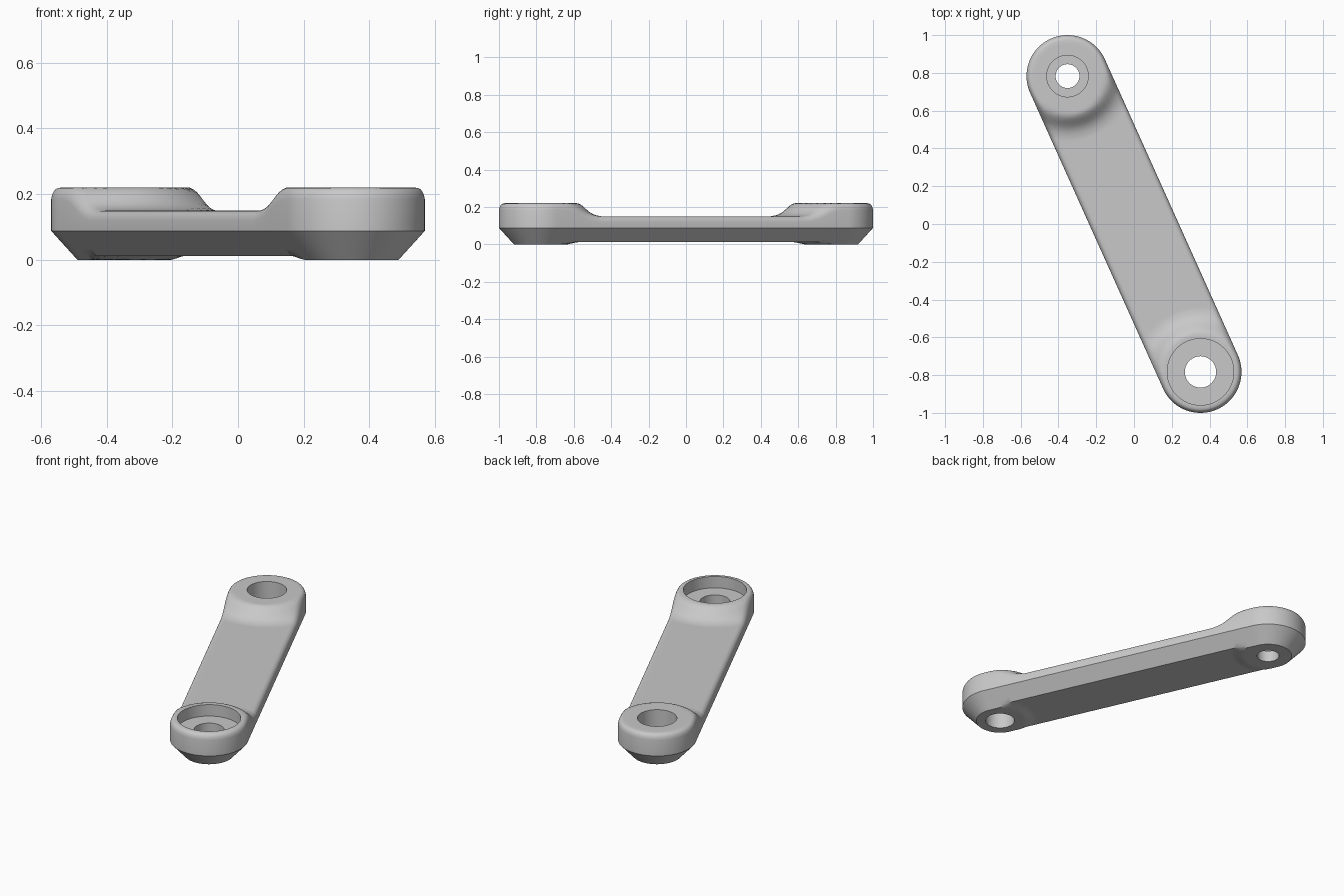
import bpy, bmesh, math
from mathutils import Vector

if "Cube" in bpy.data.objects:
    bpy.data.objects.remove(bpy.data.objects["Cube"], do_unlink=True)

END = Vector((0.352, -0.783))       # centre of the front boss; the back one is opposite
HALF = END.length
AXIS = END.normalized()
SIDE = Vector((-AXIS.y, AXIS.x))
R = 0.217                           # outline radius
ROUND = 0.03                        # top edge rounding
ARC = 48

# Height over distance from the nearest boss centre
TOP = [(0.205, 0.22), (0.222, 0.212), (0.238, 0.199), (0.255, 0.183),
       (0.275, 0.167), (0.3, 0.156), (0.33, 0.15)]
BOTTOM = [(0.15, 0.0), (0.2, 0.012)]


def lookup(profile, r):
    if r <= profile[0][0]:
        return profile[0][1]
    for (r0, z0), (r1, z1) in zip(profile, profile[1:]):
        if r <= r1:
            return z0 + (z1 - z0) * (r - r0) / (r1 - r0)
    return profile[-1][1]


def top_height(r, d):
    gap = max(ROUND - d, 0)
    return lookup(TOP, r) - ROUND + math.sqrt(ROUND ** 2 - gap ** 2)


def bottom_height(r, d):
    return max(lookup(BOTTOM, r), 0.088 - 1.1 * d)


# Stations along the straight sides, dense around the bosses
near = [i * 0.012 for i in range(31)]
stations = [-HALF + s for s in near] + [-0.25, 0, 0.25] + [HALF - s for s in reversed(near)]


def outline(radius):
    pts = [(u, radius) for u in stations]
    for i in range(1, ARC):
        a = math.pi * (0.5 - i / ARC)
        pts.append((HALF + radius * math.cos(a), radius * math.sin(a)))
    return pts + [(-u, -v) for u, v in pts]


def add_loop(bm, d, height):
    loop = []
    for u, v in outline(R - d):
        r = math.hypot(abs(u) - HALF, v)
        p = AXIS * u + SIDE * v
        loop.append(bm.verts.new((p.x, p.y, height(r, d))))
    return loop


# Arm body: nested outlines over the top, down the wall and under the bottom
bm = bmesh.new()
top_insets = [R, 0.19, 0.16, 0.13, 0.1, 0.075, 0.05, 0.03, 0.02, 0.013, 0.007, 0.003, 0]
bottom_insets = [0, 0.025, 0.05, 0.069, 0.08, 0.11, 0.14, 0.18, R]
loops = [add_loop(bm, d, top_height) for d in top_insets]
loops += [add_loop(bm, d, bottom_height) for d in bottom_insets]
for a, b in zip(loops, loops[1:]):
    for i in range(len(a)):
        j = (i + 1) % len(a)
        bm.faces.new((a[i], a[j], b[j], b[i]))
bmesh.ops.remove_doubles(bm, verts=bm.verts, dist=1e-5)
bmesh.ops.recalc_face_normals(bm, faces=bm.faces)
mesh = bpy.data.meshes.new("link_arm")
bm.to_mesh(mesh)
bm.free()
arm = bpy.data.objects.new("link_arm", mesh)
bpy.context.collection.objects.link(arm)

grey = bpy.data.materials.new("plain_grey")
grey.use_nodes = True
color = (0.58, 0.58, 0.58, 1)
grey.diffuse_color = color
grey.node_tree.nodes["Principled BSDF"].inputs["Base Color"].default_value = color
mesh.materials.append(grey)


def bore(name, centre, radius, floor):
    """Cut a round hole from above down to the floor height."""
    bpy.ops.mesh.primitive_cylinder_add(
        vertices=64, radius=radius, depth=0.5, location=(centre.x, centre.y, floor + 0.25))
    cutter = bpy.context.object
    cutter.name = name
    cutter.hide_render = True
    cutter.data.materials.append(grey)
    mod = arm.modifiers.new(name, "BOOLEAN")
    mod.operation = "DIFFERENCE"
    mod.solver = "EXACT"
    mod.object = cutter
    bpy.ops.object.select_all(action="DESELECT")
    arm.select_set(True)
    bpy.context.view_layer.objects.active = arm
    bpy.ops.object.modifier_apply(modifier=name)
    bpy.data.objects.remove(cutter, do_unlink=True)


# Stepped holes in both bosses
bore("front_counterbore", END, 0.176, 0.15)
bore("front_hole", END, 0.083, -0.1)
bore("back_counterbore", -END, 0.11, 0.07)
bore("back_hole", -END, 0.063, -0.1)

bpy.ops.object.shade_smooth_by_angle(angle=math.radians(35))
